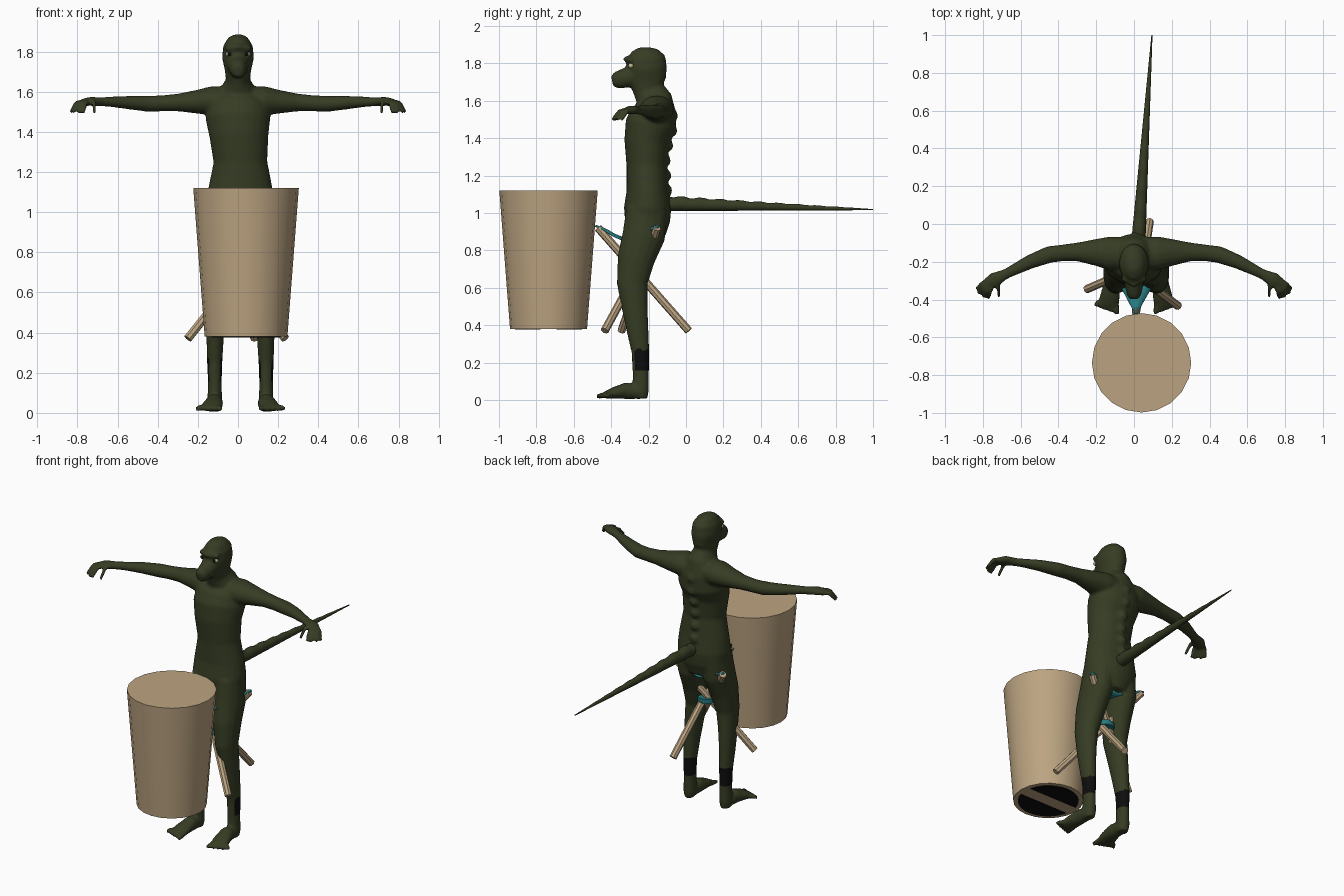
import bpy, bmesh, math
from mathutils import Vector

if "Cube" in bpy.data.objects:
    bpy.data.objects.remove(bpy.data.objects["Cube"])


def material(name, rgb):
    m = bpy.data.materials.new(name)
    m.use_nodes = True
    m.diffuse_color = (*rgb, 1)
    m.node_tree.nodes["Principled BSDF"].inputs["Base Color"].default_value = (*rgb, 1)
    return m


OLIVE = material("olive skin", (0.036, 0.045, 0.017))
BLACK = material("black", (0.004, 0.004, 0.004))
TAN = material("tan wood", (0.50, 0.37, 0.22))
TEAL = material("teal cloth", (0.02, 0.20, 0.22))
PALE = material("pale eye", (0.5, 0.47, 0.3))


def finish(name, mesh, mats, angle=40):
    for m in mats:
        mesh.materials.append(m)
    for p in mesh.polygons:
        p.use_smooth = True
    mesh.set_sharp_from_angle(angle=math.radians(angle))
    ob = bpy.data.objects.new(name, mesh)
    bpy.context.collection.objects.link(ob)
    return ob


def from_bm(name, bm, mats, angle=40):
    bmesh.ops.recalc_face_normals(bm, faces=bm.faces)
    mesh = bpy.data.meshes.new(name)
    bm.to_mesh(mesh)
    bm.free()
    return finish(name, mesh, mats, angle)


def tube(bm, pts, ref=(0, 0, 1), sides=16, mirror=False, cx=0.0):
    """Loft ellipses (x, y, z, half width, half height) along a path."""
    for s in ((1, -1) if mirror else (1,)):
        cs = [Vector((cx + s * p[0], p[1], p[2])) for p in pts]
        rings = []
        for i, (c, p) in enumerate(zip(cs, pts)):
            t = (cs[min(i + 1, len(cs) - 1)] - cs[max(i - 1, 0)]).normalized()
            side = t.cross(Vector(ref)).normalized()
            up = side.cross(t)
            ring = []
            for k in range(sides):
                a = math.tau * k / sides
                ring.append(bm.verts.new(c + side * p[3] * math.cos(a) + up * p[4] * math.sin(a)))
            rings.append(ring)
        faces = [bm.faces.new(rings[0]), bm.faces.new(rings[-1][::-1])]
        for r0, r1 in zip(rings, rings[1:]):
            for k in range(sides):
                n = (k + 1) % sides
                faces.append(bm.faces.new((r0[k], r1[k], r1[n], r0[n])))
        bmesh.ops.recalc_face_normals(bm, faces=faces)


def ball(bm, loc, r):
    geo = bmesh.ops.create_uvsphere(bm, u_segments=12, v_segments=8, radius=1)
    for v in geo["verts"]:
        v.co = Vector(loc) + Vector(v.co[i] * r[i] for i in range(3))


Y = (0, 1, 0)
bm = bmesh.new()

# Torso, neck and skull
tube(bm, [(.012, -.20, .87, .10, .09), (.012, -.205, .95, .16, .12), (.012, -.205, 1.03, .17, .127),
          (.012, -.205, 1.12, .16, .113), (.012, -.21, 1.25, .134, .108), (.005, -.21, 1.38, .147, .12),
          (0, -.188, 1.47, .162, .137), (0, -.17, 1.55, .15, .118), (0, -.17, 1.61, .09, .095),
          (0, -.2, 1.66, .06, .083), (0, -.207, 1.71, .066, .1), (0, -.21, 1.77, .08, .108),
          (0, -.215, 1.83, .073, .105), (0, -.22, 1.87, .048, .07), (0, -.22, 1.885, .02, .03)], Y, 24)

# Muzzle and brow
tube(bm, [(0, -.22, 1.75, .06, .06), (0, -.31, 1.725, .052, .056),
          (0, -.37, 1.71, .04, .046), (0, -.395, 1.705, .026, .03)])
tube(bm, [(-.062, -.285, 1.815, .015, .015), (0, -.318, 1.822, .02, .016), (.062, -.285, 1.815, .015, .015)])

# Ridge bumps down the spine
for z, y in ((1.52, -.065), (1.44, -.068), (1.36, -.09), (1.28, -.103), (1.2, -.1), (1.12, -.095)):
    ball(bm, (.006, y, z), (.03, .022, .03))

# Arms
tube(bm, [(.04, -.16, 1.55, .09, .075), (.13, -.155, 1.555, .09, .073), (.2, -.15, 1.55, .072, .06),
          (.3, -.148, 1.546, .05, .044), (.38, -.153, 1.542, .044, .04), (.45, -.162, 1.54, .045, .04),
          (.55, -.2, 1.546, .038, .033), (.64, -.245, 1.55, .03, .025), (.68, -.265, 1.55, .027, .023),
          (.74, -.295, 1.552, .04, .022), (.775, -.315, 1.545, .032, .018)], mirror=True)

# Fingers and thumb
for base, mid, tip in (((.765, -.295), (.805, -.315), (.835, -.345)),
                       ((.765, -.31), (.8, -.335), (.822, -.372)),
                       ((.755, -.32), (.782, -.352), (.795, -.39)),
                       ((.745, -.32), (.762, -.355), (.768, -.395)),
                       ((.72, -.3), (.718, -.34), (.715, -.385))):
    tube(bm, [(*base, 1.548, .014, .014), (*mid, 1.545, .013, .013),
              (*tip, 1.495, .01, .01)], sides=8, mirror=True)

# Legs and feet
CX = .012
tube(bm, [(.08, -.21, 1.02, .08, .11), (.088, -.225, .88, .086, .115), (.098, -.268, .75, .078, .1),
          (.11, -.288, .62, .062, .082), (.12, -.275, .5, .052, .07), (.126, -.26, .38, .044, .06),
          (.128, -.243, .25, .038, .047), (.128, -.242, .14, .034, .044),
          (.128, -.242, .05, .038, .044), (.128, -.242, .008, .03, .036)], Y, mirror=True, cx=CX)
tube(bm, [(.128, -.23, .04, .036, .035), (.13, -.32, .05, .044, .045), (.14, -.39, .037, .054, .03),
          (.15, -.43, .026, .052, .02)], mirror=True, cx=CX)
for i in range(5):
    x = .108 + i * .022
    tube(bm, [(x, -.41, .027, .016, .016), (x + .008 * i - .008, -.478 + .011 * i, .021, .013, .014)],
         sides=8, mirror=True, cx=CX)

# Fuse the body into a single smooth skin
rough = from_bm("body_rough", bm, [])
fuse = rough.modifiers.new("fuse", "REMESH")
fuse.mode = "VOXEL"
fuse.voxel_size = .009
soft = rough.modifiers.new("soften", "SMOOTH")
soft.factor, soft.iterations = .5, 5
bpy.context.view_layer.update()
skin = bpy.data.meshes.new_from_object(rough.evaluated_get(bpy.context.evaluated_depsgraph_get()))
bpy.data.objects.remove(rough)
skin.materials.clear()
body = finish("body", skin, [OLIVE, BLACK], 80)

# Dark ankle patches on the sides and back
for p in skin.polygons:
    if .16 < p.center.z < .27 and p.normal.y > -.6:
        p.material_index = 1

# Tail with a scalloped top ridge
bm = bmesh.new()
N = 44
pts = []
for i in range(N + 1):
    t = i / N
    r = .036 * (1 - t) + .003
    h = r + (.004 * (1 - t) if i % 4 < 2 else 0)
    pts.append((.02 + .075 * t, -.14 + 1.14 * t, 1.01 + .005 * t + h, r, h))
tube(bm, pts, sides=12)
from_bm("tail", bm, [OLIVE], 70)

# Eyes with dark fronts
bm = bmesh.new()
for s in (-1, 1):
    ball(bm, (s * .044, -.293, 1.787), (.018, .017, .014))
eyes = from_bm("eyes", bm, [PALE, BLACK], 80)
for p in eyes.data.polygons:
    side = 1 if p.center.x > 0 else -1
    if p.normal.x * side < .45 and abs(p.normal.z) < .8:
        p.material_index = 1

# Tapered drum
bm = bmesh.new()
tube(bm, [(.04, -.735, .38, .206, .206), (.04, -.735, 1.12, .263, .263)], Y, 20)
from_bm("drum", bm, [TAN])

# Half moon openings under the drum
bm = bmesh.new()
for s in (-1, 1):
    arc = [math.radians(14 + 152 * k / 12) for k in range(13)]
    low = [bm.verts.new((.04 + .178 * math.cos(a), -.735 + s * .178 * math.sin(a), .376)) for a in arc]
    face = bm.faces.new(low)
    top = bmesh.ops.extrude_face_region(bm, geom=[face])["geom"]
    bmesh.ops.translate(bm, vec=(0, 0, .005), verts=[g for g in top if isinstance(g, bmesh.types.BMVert)])
from_bm("drum_openings", bm, [BLACK])

# Three crossed stool legs
corners = [Vector((.01, -.47, .92)), Vector((-.17, -.135, .92)), Vector((.19, -.155, .92))]
feet = [Vector((.083, .015, .37)), Vector((.235, -.435, .37)), Vector((-.25, -.345, .37))]
for name, a, b in zip(("front_leg", "right_leg", "left_leg"), corners, feet):
    bm = bmesh.new()
    tube(bm, [(*b, .022, .022), (*a, .022, .022)], sides=8)
    from_bm("stool_" + name, bm, [TAN], 30)

# Sagging triangular seat
bm = bmesh.new()
mid = sum(corners, Vector()) / 3
bm.faces.new([bm.verts.new(c + (c - mid) * .06) for c in corners])
bmesh.ops.subdivide_edges(bm, edges=bm.edges[:], cuts=9, use_grid_fill=True)
for v in bm.verts:
    d = min((v.co.xy - c.xy).length for c in corners)
    v.co.z = .945 - .085 * math.sin(min(d / .2, 1) * math.pi / 2)
seat = from_bm("stool_seat", bm, [TEAL])
seat.modifiers.new("thickness", "SOLIDIFY").thickness = .012

# Cloth tie where the legs cross
bm = bmesh.new()
tube(bm, [(.02, -.25, .66, .06, .06), (.02, -.25, .69, .062, .062)], Y, 10)
from_bm("stool_tie", bm, [TEAL])
